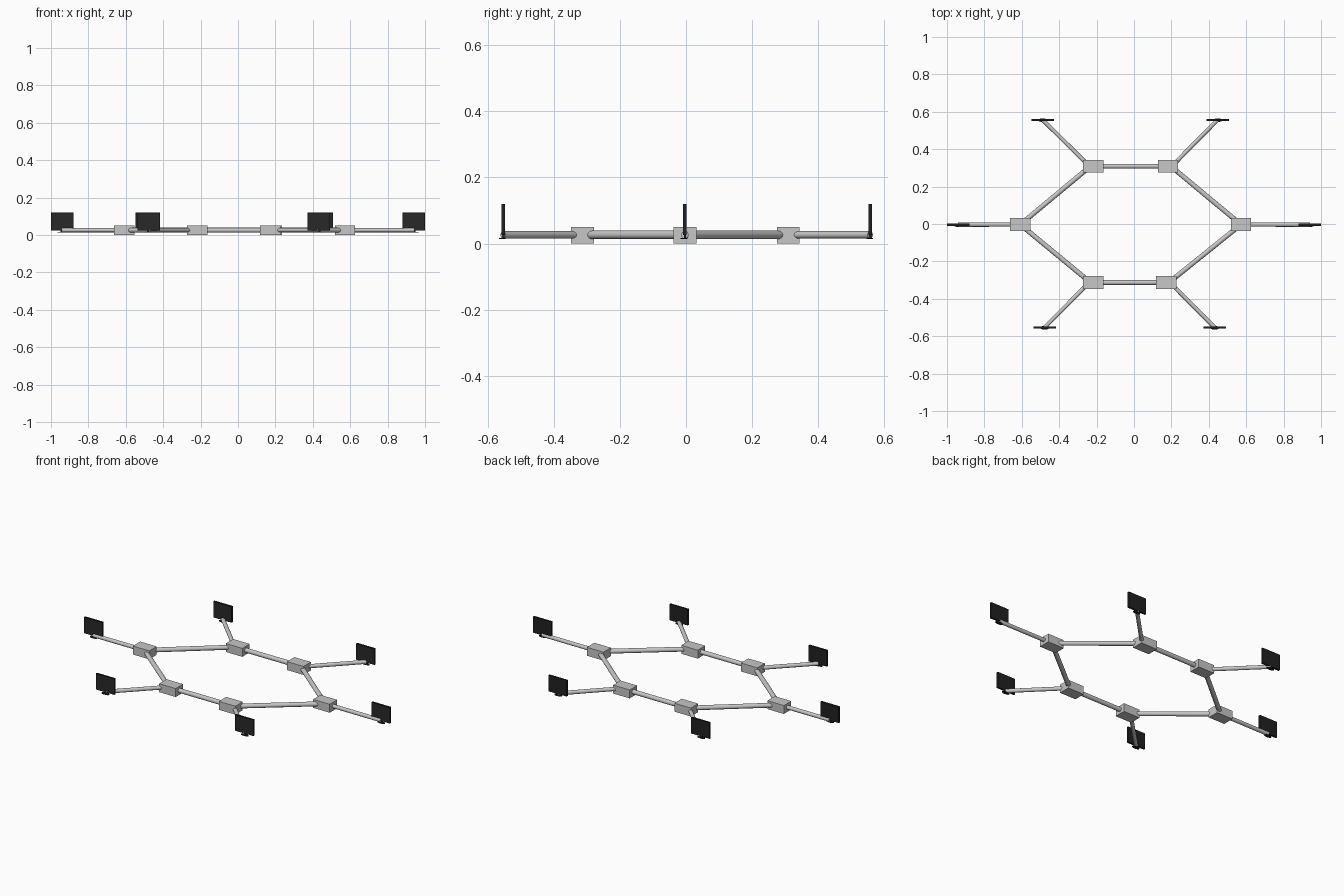
import bpy, bmesh, math
from mathutils import Vector, Matrix

if "Cube" in bpy.data.objects:
    bpy.data.objects.remove(bpy.data.objects["Cube"])


def material(name, c):
    m = bpy.data.materials.new(name)
    m.diffuse_color = (c, c, c, 1)
    m.use_nodes = True
    m.node_tree.nodes["Principled BSDF"].inputs["Base Color"].default_value = m.diffuse_color
    return m


GREY = material("steel grey", 0.57)
BLACK = material("black plastic", 0.015)
SCREEN = material("dark screen", 0.022)


def finish(bm, name, mats, smooth=False):
    me = bpy.data.meshes.new(name)
    bm.to_mesh(me)
    bm.free()
    for m in mats:
        me.materials.append(m)
    ob = bpy.data.objects.new(name, me)
    bpy.context.collection.objects.link(ob)
    if smooth:
        bpy.context.view_layer.objects.active = ob
        ob.select_set(True)
        bpy.ops.object.shade_smooth_by_angle(angle=math.radians(40))
        ob.select_set(False)
    return ob


def add_box(bm, center, size):
    mat = Matrix.Translation(center) @ Matrix.Diagonal((*size, 1))
    return bmesh.ops.create_cube(bm, size=1, matrix=mat)["verts"]


def tube(name, a, b, r):
    a, b = Vector(a), Vector(b)
    d = b - a
    bm = bmesh.new()
    mat = Matrix.Translation((a + b) / 2) @ d.to_track_quat('Z', 'Y').to_matrix().to_4x4()
    bmesh.ops.create_cone(bm, cap_ends=True, segments=16, radius1=r, radius2=r,
                          depth=d.length, matrix=mat)
    return finish(bm, name, [GREY], True)


def monitor(name, x, y):
    bm = bmesh.new()
    # oval foot and neck
    bmesh.ops.create_cone(bm, cap_ends=True, segments=20, radius1=1, radius2=1, depth=0.004,
                          matrix=Matrix.Translation((x, y - 0.002, 0.015)) @
                          Matrix.Diagonal((0.024, 0.010, 1, 1)))
    add_box(bm, (x, y + 0.001, 0.03), (0.018, 0.005, 0.03))
    # panel with an inset screen on the front
    verts = add_box(bm, (x, y, 0.0725), (0.12, 0.011, 0.095))
    bm.normal_update()
    front = [f for f in {f for v in verts for f in v.link_faces} if f.normal.y < -0.9]
    bmesh.ops.inset_region(bm, faces=front, thickness=0.006, depth=-0.0015)
    for f in front:
        f.material_index = 1
    finish(bm, name, [BLACK, SCREEN])


Z = 0.026
# junction boxes in ring order, with the monitor each one carries
nodes = [("left", (-0.608, -0.003), (-0.94, -0.004)),
         ("back_left", (-0.218, 0.309), (-0.488, 0.557)),
         ("back_right", (0.182, 0.309), (0.447, 0.557)),
         ("right", (0.572, -0.003), (0.94, -0.004)),
         ("front_right", (0.172, -0.313), (0.432, -0.553)),
         ("front_left", (-0.218, -0.313), (-0.478, -0.553))]


def outward(c, dx):
    # tubes meet the outer end of a corner box
    return c[0] + math.copysign(dx, c[0])


for i, (name, c, m) in enumerate(nodes):
    bm = bmesh.new()
    add_box(bm, (c[0], c[1], 0.025), (0.108, 0.069, 0.050))
    finish(bm, name + "_junction_box", [GREY])

    # ring tube to the next junction
    n = nodes[(i + 1) % 6][1]
    level = abs(c[1] - n[1]) < 0.01
    ends = [Vector((*p, Z)) if level or abs(p[1]) < 0.1
            else Vector((outward(p, 0.022), p[1] * 0.98, Z)) for p in (c, n)]
    tube(name + "_ring_tube", ends[0], ends[1], 0.013)

    # arm out to the monitor
    tube(name + "_arm", (outward(c, 0.03), c[1] * 1.03, Z), (m[0], m[1], Z), 0.0112)
    monitor(name + "_monitor", m[0], m[1])
